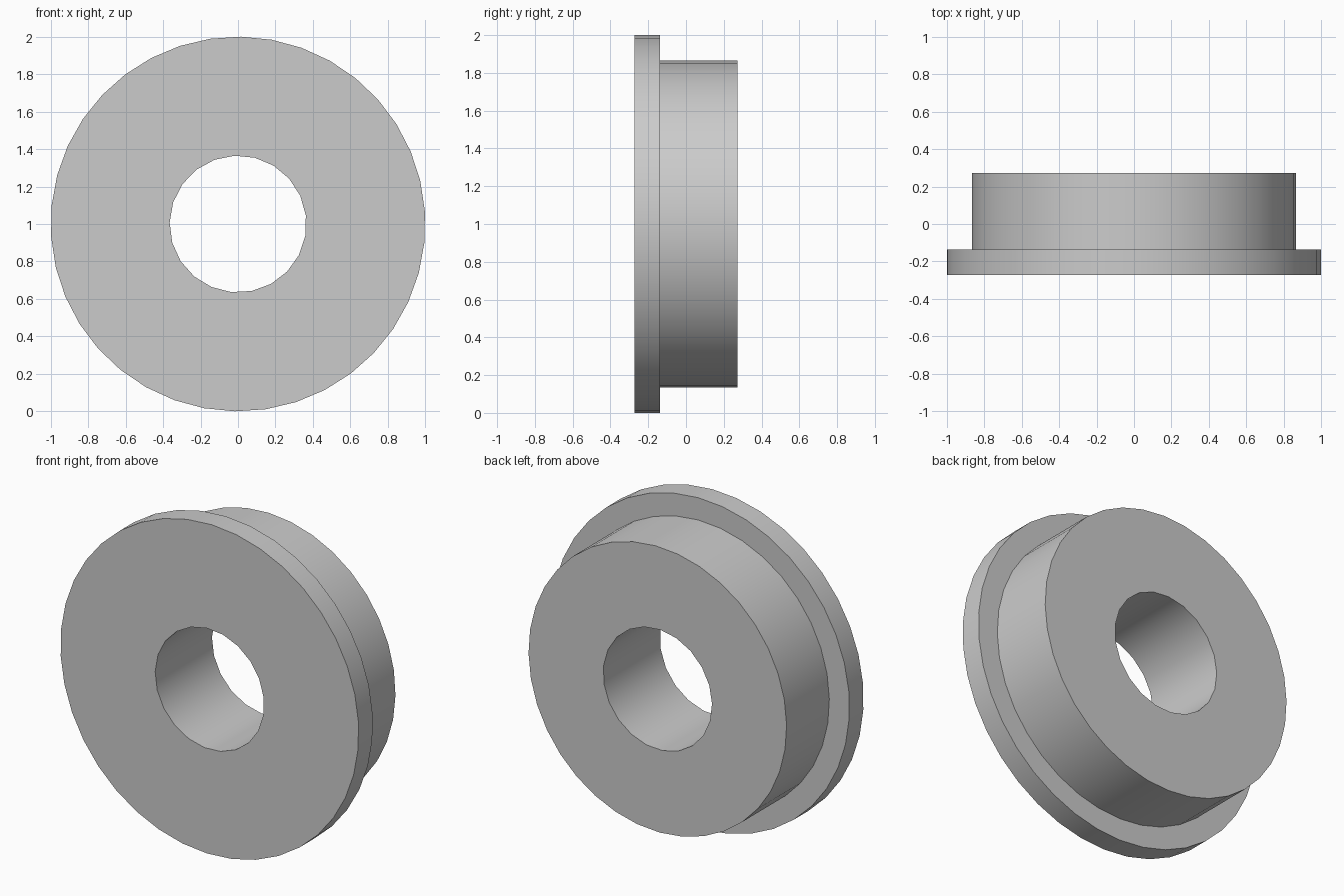
import bpy
import bmesh
from math import sin, cos, radians, tau

cube = bpy.data.objects.get("Cube")
if cube:
    bpy.data.objects.remove(cube, do_unlink=True)

# Material
grey = bpy.data.materials.new("plain grey")
grey.use_nodes = True
colour = (0.6, 0.6, 0.6, 1)
grey.diffuse_color = colour
grey.node_tree.nodes["Principled BSDF"].inputs["Base Color"].default_value = colour

FRONT, STEP, BACK = -0.272, -0.137, 0.272
bm = bmesh.new()


def wall(radius, sides, turn, y_start, y_end):
    """Cylinder wall along y; returns the edge loop at each end."""
    rings = []
    for y in (y_start, y_end):
        angles = [radians(turn) + tau * i / sides for i in range(sides)]
        rings.append([bm.verts.new((radius * sin(a), y, 1 + radius * cos(a)))
                      for a in angles])
    loops = [[bm.edges.new((r[i], r[(i + 1) % sides])) for i in range(sides)]
             for r in rings]
    a, b = rings
    for i in range(sides):
        j = (i + 1) % sides
        bm.faces.new((a[i], a[j], b[j], b[i]))
    return loops


def ring_face(outer, inner, direction):
    """Flat annular face between two edge loops."""
    bmesh.ops.triangle_fill(bm, use_beauty=True, edges=outer + inner,
                            normal=(0, direction, 0))


# Flange, barrel and bore walls
flange_front, flange_back = wall(1.0, 38, 0.9, FRONT, STEP)
barrel_front, barrel_back = wall(0.865, 36, 1, STEP, BACK)
bore_front, bore_back = wall(0.365, 21, -3, FRONT, BACK)

# Front face, shoulder and back face
ring_face(flange_front, bore_front, -1)
ring_face(flange_back, barrel_front, 1)
ring_face(barrel_back, bore_back, 1)
bmesh.ops.recalc_face_normals(bm, faces=bm.faces)

mesh = bpy.data.meshes.new("flanged_bushing")
bm.to_mesh(mesh)
bm.free()
mesh.materials.append(grey)
bushing = bpy.data.objects.new("flanged_bushing", mesh)
bpy.context.collection.objects.link(bushing)

# Smooth round walls with crisp rims
bpy.ops.object.select_all(action="DESELECT")
bushing.select_set(True)
bpy.context.view_layer.objects.active = bushing
bpy.ops.object.shade_smooth_by_angle(angle=radians(30))
